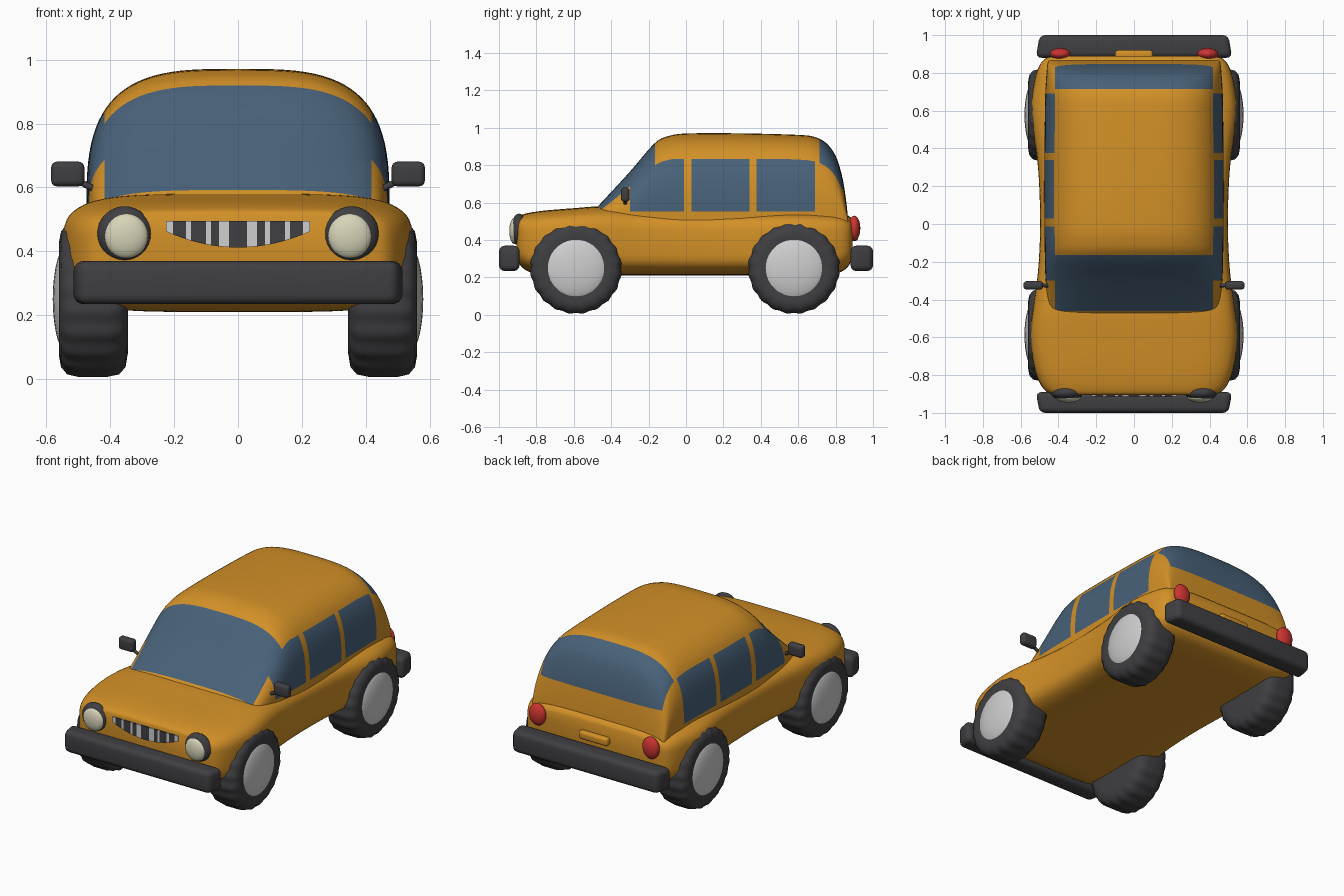
import bpy, bmesh
from math import sin, cos, pi
from mathutils import Vector, Matrix

if "Cube" in bpy.data.objects:
    bpy.data.objects.remove(bpy.data.objects["Cube"])


def material(name, r, g, b):
    m = bpy.data.materials.new(name)
    m.use_nodes = True
    m.diffuse_color = (r, g, b, 1)
    bsdf = next(n for n in m.node_tree.nodes if n.type == 'BSDF_PRINCIPLED')
    bsdf.inputs["Base Color"].default_value = (r, g, b, 1)
    return m


ORANGE = material("orange paint", 0.65, 0.28, 0.02)
GLASS = material("blue glass", 0.065, 0.12, 0.19)
RUBBER = material("dark rubber", 0.05, 0.05, 0.055)
METAL = material("light metal", 0.62, 0.62, 0.63)
LENS = material("cream lens", 0.68, 0.66, 0.48)
RED = material("red lens", 0.6, 0.035, 0.03)


def finish(name, bm, mats, angle=40):
    bmesh.ops.recalc_face_normals(bm, faces=bm.faces)
    me = bpy.data.meshes.new(name)
    bm.to_mesh(me)
    bm.free()
    for m in mats:
        me.materials.append(m)
    ob = bpy.data.objects.new(name, me)
    bpy.context.collection.objects.link(ob)
    bpy.ops.object.select_all(action='DESELECT')
    ob.select_set(True)
    bpy.context.view_layer.objects.active = ob
    bpy.ops.object.shade_smooth_by_angle(angle=angle * pi / 180)
    return ob


def smooth_path(points, steps=4):
    """Catmull-Rom curve through points of any dimension."""
    p = [points[0]] + points + [points[-1]]
    out = []
    for a, b, c, d in zip(p, p[1:], p[2:], p[3:]):
        for i in range(steps):
            t = i / steps
            out.append([(2 * q + (r - o) * t + (2 * o - 5 * q + 4 * r - s) * t * t
                         + (3 * q - o - 3 * r + s) * t ** 3) / 2
                        for o, q, r, s in zip(a, b, c, d)])
    return out + [list(points[-1])]


def power(v, n):
    return (1 if v >= 0 else -1) * abs(v) ** (2 / n)


def loft(rings, closed):
    bm = bmesh.new()
    rows = [[bm.verts.new(v) for v in ring] for ring in rings]
    n = len(rows[0])
    for a, b in zip(rows, rows[1:]):
        for i in range(n if closed else n - 1):
            j = (i + 1) % n
            bm.faces.new((a[i], a[j], b[j], b[i]))
    bm.faces.new(rows[0])
    bm.faces.new(rows[-1])
    return bm


# Lower body: stations of y, half width, bottom, top
stations = [(-.905, .40, .32, .515), (-.89, .46, .27, .53), (-.84, .50, .23, .545),
            (-.75, .53, .212, .558), (-.6, .548, .21, .57), (-.45, .535, .21, .58),
            (-.25, .508, .21, .57), (0, .497, .21, .56), (.3, .508, .21, .56),
            (.58, .545, .21, .56), (.74, .53, .212, .555), (.83, .505, .23, .545),
            (.875, .47, .27, .525), (.89, .42, .32, .505)]
rings = []
for y, w, lo, hi in smooth_path(stations):
    mid, h = (lo + hi) / 2, (hi - lo) / 2
    rings.append([(w * power(cos(t), 4.6), y, mid + h * power(sin(t), 4.6))
                  for t in (2 * pi * i / 64 for i in range(64))])
finish("lower_body", loft(rings, True), [ORANGE])

# Cabin: stations of y, half width, top; window edges are cut in
stations = [(-.5, .44, .55), (-.46, .45, .592), (-.3, .468, .765), (-.17, .472, .915),
            (-.09, .474, .957), (.02, .475, .97), (.3, .475, .97), (.6, .472, .962),
            (.69, .47, .95), (.75, .467, .918), (.8, .463, .85), (.835, .46, .74),
            (.855, .455, .62), (.865, .45, .53)]
rings = []
for y, w, top in smooth_path(stations):
    rings.append([(w * power(cos(t), 3.3), y, .5 + (top - .5) * power(sin(t), 3.3))
                  for t in (pi * i / 48 for i in range(49))])
cabin = loft(rings, False)
SIDE, SCREEN_TOP, REAR_TOP, REAR_LOW, SILL, HEAD = .418, -.165, .715, .675, .552, .832
DOORS = [(-.3, -.012), (.03, .34), (.377, .69)]
cuts = [(0, SIDE), (0, -SIDE), (1, SCREEN_TOP), (1, REAR_TOP), (1, -.46),
        (2, REAR_LOW), (2, SILL), (2, HEAD)] + [(1, y) for d in DOORS for y in d]
for axis, value in cuts:
    normal = Vector((0, 0, 0))
    normal[axis] = 1
    bmesh.ops.bisect_plane(cabin, geom=cabin.verts[:] + cabin.edges[:] + cabin.faces[:],
                           dist=1e-5, plane_co=normal * value, plane_no=normal)
for f in cabin.faces:
    x, y, z = f.calc_center_median()
    if abs(x) < SIDE:
        glass = -.46 < y < SCREEN_TOP or (y > REAR_TOP and z > REAR_LOW)
    else:
        glass = SILL < z < HEAD and any(a < y < b for a, b in DOORS)
    f.material_index = int(glass)
finish("cabin", cabin, [ORANGE, GLASS])


def ellipsoid(name, centre, radii, mat):
    bm = bmesh.new()
    bmesh.ops.create_uvsphere(bm, u_segments=32, v_segments=16, radius=1,
                              matrix=Matrix.Translation(centre) @ Matrix.Diagonal((*radii, 1)))
    return finish(name, bm, [mat])


def rounded_box(name, centre, size, bevel, mat, taper=1):
    bm = bmesh.new()
    bmesh.ops.create_cube(bm, size=1)
    for v in bm.verts:
        narrow = taper if v.co.y * centre[1] > 0 else 1
        v.co = Vector((v.co.x * size[0] * narrow, v.co.y * size[1], v.co.z * size[2])) + Vector(centre)
    bmesh.ops.bevel(bm, geom=bm.edges[:], offset=bevel, segments=4, profile=.5, affect='EDGES')
    return finish(name, bm, [mat])


# Bumpers
rounded_box("front_bumper", (0, -.945, .302), (1.04, .11, .135), .03, RUBBER, .96)
rounded_box("rear_bumper", (0, .94, .302), (1.04, .12, .135), .03, RUBBER, .96)

# Rear handle
rounded_box("rear_handle", (0, .895, .42), (.2, .05, .05), .015, ORANGE)


# Wheels: lathed tyre with a scalloped tread, and a domed hub
def wheel(name, side, y):
    profile = [(.345, .05), (.345, .17), (.352, .215), (.372, .238), (.41, .246), (.5, .246),
               (.535, .238), (.554, .215), (.56, .18), (.553, .14), (.553, .05)]
    rings = []
    for x, r in profile:
        ring = []
        for i in range(120):
            t = 2 * pi * i / 120
            rr = r - (.006 * (1 + cos(20 * t)) / 2 if r > .2 else 0)
            ring.append((side * x, y + rr * cos(t), .25 + rr * sin(t)))
        rings.append(ring)
    finish(name + "_tyre", loft(rings, True), [RUBBER], 60)
    ellipsoid(name + "_hub", (side * .53, y, .25), (.05, .175, .175), METAL)


# Paired parts on both sides
for side, label in ((1, "left"), (-1, "right")):
    wheel("front_" + label, side, -.588)
    wheel("rear_" + label, side, .577)
    ellipsoid(label + "_headlight_ring", (side * .355, -.893, .455), (.086, .042, .086), RUBBER)
    ellipsoid(label + "_headlight", (side * .35, -.917, .448), (.068, .028, .07), LENS)
    ellipsoid(label + "_tail_light", (side * .39, .9, .463), (.055, .032, .067), RED)
    rounded_box(label + "_mirror", (side * .533, -.325, .642), (.104, .046, .077), .018, RUBBER)
    start, end = Vector((side * .43, -.325, .585)), Vector((side * .51, -.325, .625))
    arm = bmesh.new()
    turn = (end - start).to_track_quat('Z', 'Y').to_matrix().to_4x4()
    bmesh.ops.create_cone(arm, cap_ends=True, segments=12, radius1=.011, radius2=.009,
                          depth=(end - start).length,
                          matrix=Matrix.Translation((start + end) / 2) @ turn)
    finish(label + "_mirror_arm", arm, [RUBBER])

# Grille: alternating strips with a curved lower edge
edges = [0, .028, .06, .085, .1, .147, .163, .203, .225]
grille = bmesh.new()
for side in (1, -1):
    for k, (a, b) in enumerate(zip(edges, edges[1:])):
        outline = [(a, .495), (b, .495)]
        for x in (b, (a + b) / 2, a):
            outline.append((x, .412 + .05 * (x / .225) ** 2))
        face = grille.faces.new([grille.verts.new((side * x, -.912, z)) for x, z in outline])
        face.material_index = k % 2
        ext = bmesh.ops.extrude_face_region(grille, geom=[face])["geom"]
        for g in ext:
            if isinstance(g, bmesh.types.BMVert):
                g.co.y += .008
for f in grille.faces:
    x = abs(f.calc_center_median().x)
    f.material_index = sum(x > e + 1e-4 for e in edges[1:]) % 2
finish("grille", grille, [RUBBER, METAL])
